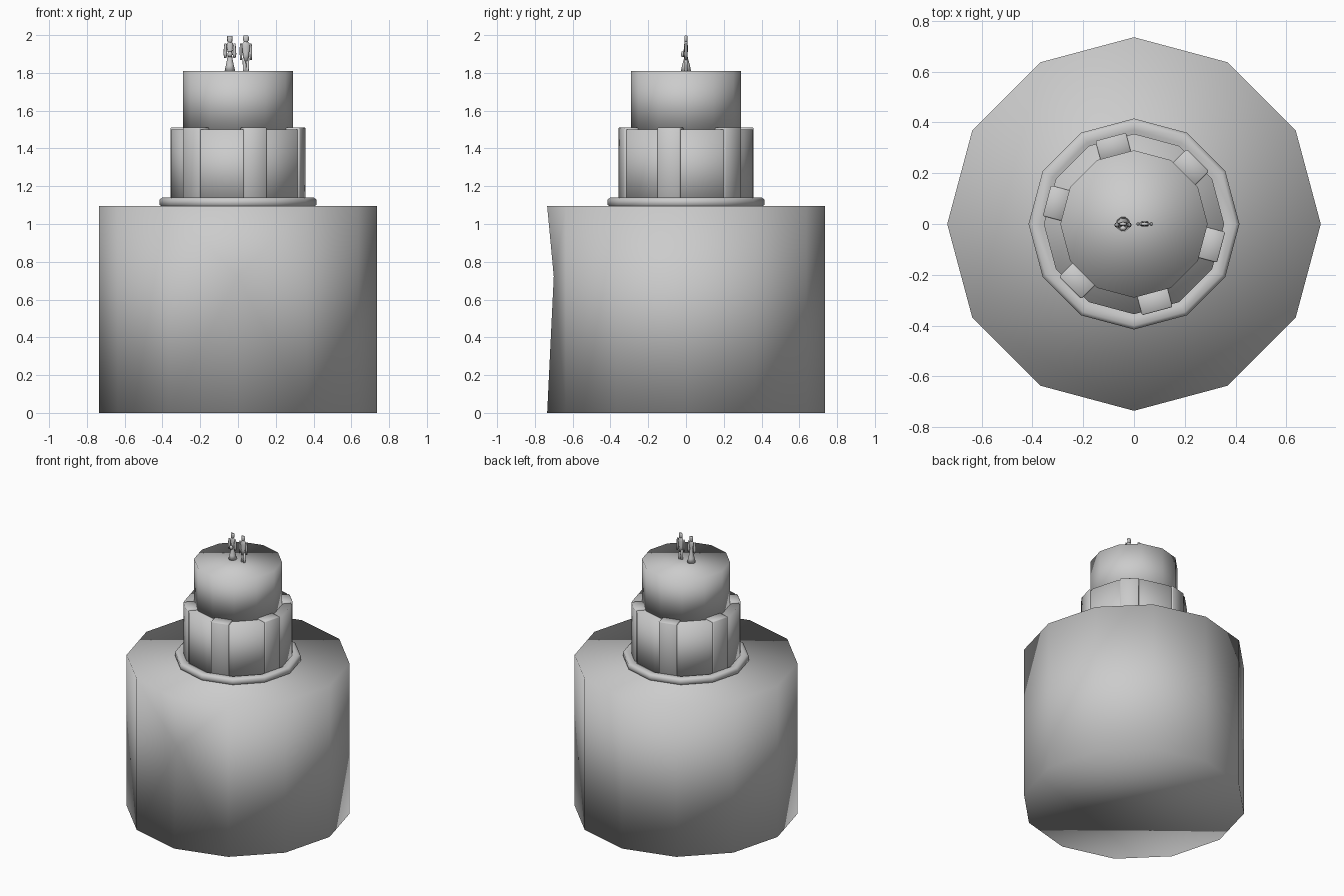
import bpy, bmesh
from math import cos, sin, pi, radians

if "Cube" in bpy.data.objects:
    bpy.data.objects.remove(bpy.data.objects["Cube"])


def finish(name, bm, smooth=True):
    bmesh.ops.recalc_face_normals(bm, faces=bm.faces[:])
    me = bpy.data.meshes.new(name)
    bm.to_mesh(me)
    bm.free()
    for p in me.polygons:
        p.use_smooth = smooth
    ob = bpy.data.objects.new(name, me)
    bpy.context.collection.objects.link(ob)
    return ob


def loft(name, profile, sides=12, x=0.0, y=0.0):
    """Stack elliptical rings given as (z, radius x, radius y)."""
    bm = bmesh.new()
    rings = [[bm.verts.new((x + rx * cos(2 * pi * i / sides),
                            y + ry * sin(2 * pi * i / sides), z))
              for i in range(sides)] for z, rx, ry in profile]
    for a, b in zip(rings, rings[1:]):
        for i in range(sides):
            j = (i + 1) % sides
            bm.faces.new((a[i], a[j], b[j], b[i]))
    bm.faces.new(rings[0])
    bm.faces.new(rings[-1])
    return finish(name, bm)


def tier(name, r, z0, z1):
    return loft(name, [(z0, r, r), (z1, r, r)])


# bottom tier, with the front edge slightly pressed in
base = tier("bottom_tier", 0.735, 0, 1.095)
bm = bmesh.new()
bm.from_mesh(base.data)
front = [e for e in bm.edges if all(abs(v.co.x) < 1e-3 and v.co.y < -0.7 for v in e.verts)]
low = min(front[0].verts, key=lambda v: v.co.z)
_, dent = bmesh.utils.edge_split(front[0], low, 0.66)
dent.co.y = -0.70
bmesh.ops.triangulate(bm, faces=list(dent.link_faces))
bm.to_mesh(base.data)
bm.free()
for p in base.data.polygons:
    p.use_smooth = True

# upper tiers
tier("middle_tier", 0.355, 1.09, 1.50)
tier("top_tier", 0.29, 1.49, 1.81)

# piped ring around the middle tier
loft("icing_ring", [(1.092, 0.40, 0.40), (1.10, 0.415, 0.415), (1.13, 0.415, 0.415),
                    (1.14, 0.40, 0.40), (1.14, 0.37, 0.37), (1.13, 0.35, 0.35)])

# six upright blocks set into alternate faces of the middle tier
for k in range(6):
    bm = bmesh.new()
    bmesh.ops.create_cube(bm, size=1)
    bmesh.ops.scale(bm, vec=(0.08, 0.124, 0.40), verts=bm.verts)
    bmesh.ops.bevel(bm, geom=bm.edges[:], offset=0.004, segments=1, affect='EDGES')
    a = radians(-75 + 60 * k)
    ob = finish("pillar_%d" % (k + 1), bm)
    ob.location = (0.315 * cos(a), 0.315 * sin(a), 1.31)
    ob.rotation_euler.z = a

# figure in a dress
bx = -0.043
loft("dress", [(1.81, 0.028, 0.028), (1.84, 0.021, 0.022), (1.88, 0.013, 0.010),
               (1.91, 0.011, 0.008), (1.94, 0.018, 0.009), (1.957, 0.016, 0.007),
               (1.965, 0.007, 0.006)], 10, bx)
loft("dress_head", [(1.96, 0.008, 0.006), (1.968, 0.014, 0.008),
                    (1.985, 0.014, 0.008), (1.995, 0.015, 0.007)], 8, bx)
for s in (-1, 1):
    loft("dress_arm", [(1.88, 0.006, 0.007), (1.90, 0.010, 0.010),
                       (1.935, 0.008, 0.007), (1.955, 0.005, 0.005)],
         8, bx + s * 0.024, -0.004)
loft("bouquet", [(1.885, 0.010, 0.006), (1.90, 0.014, 0.010), (1.912, 0.009, 0.006)],
     8, bx, -0.017)

# figure in a suit
gx = 0.042
loft("suit", [(1.862, 0.017, 0.009), (1.90, 0.016, 0.009), (1.94, 0.022, 0.010),
              (1.958, 0.018, 0.008), (1.967, 0.008, 0.006)], 8, gx)
loft("suit_head", [(1.962, 0.008, 0.006), (1.972, 0.015, 0.008),
                   (1.988, 0.016, 0.008), (1.997, 0.012, 0.006)], 8, gx)
for s in (-1, 1):
    loft("suit_arm", [(1.868, 0.005, 0.006), (1.90, 0.007, 0.007),
                      (1.935, 0.007, 0.007), (1.955, 0.004, 0.005)], 8, gx + s * 0.026)
    loft("suit_leg", [(1.81, 0.007, 0.011), (1.82, 0.007, 0.007),
                      (1.88, 0.009, 0.008)], 8, gx + s * 0.009)
